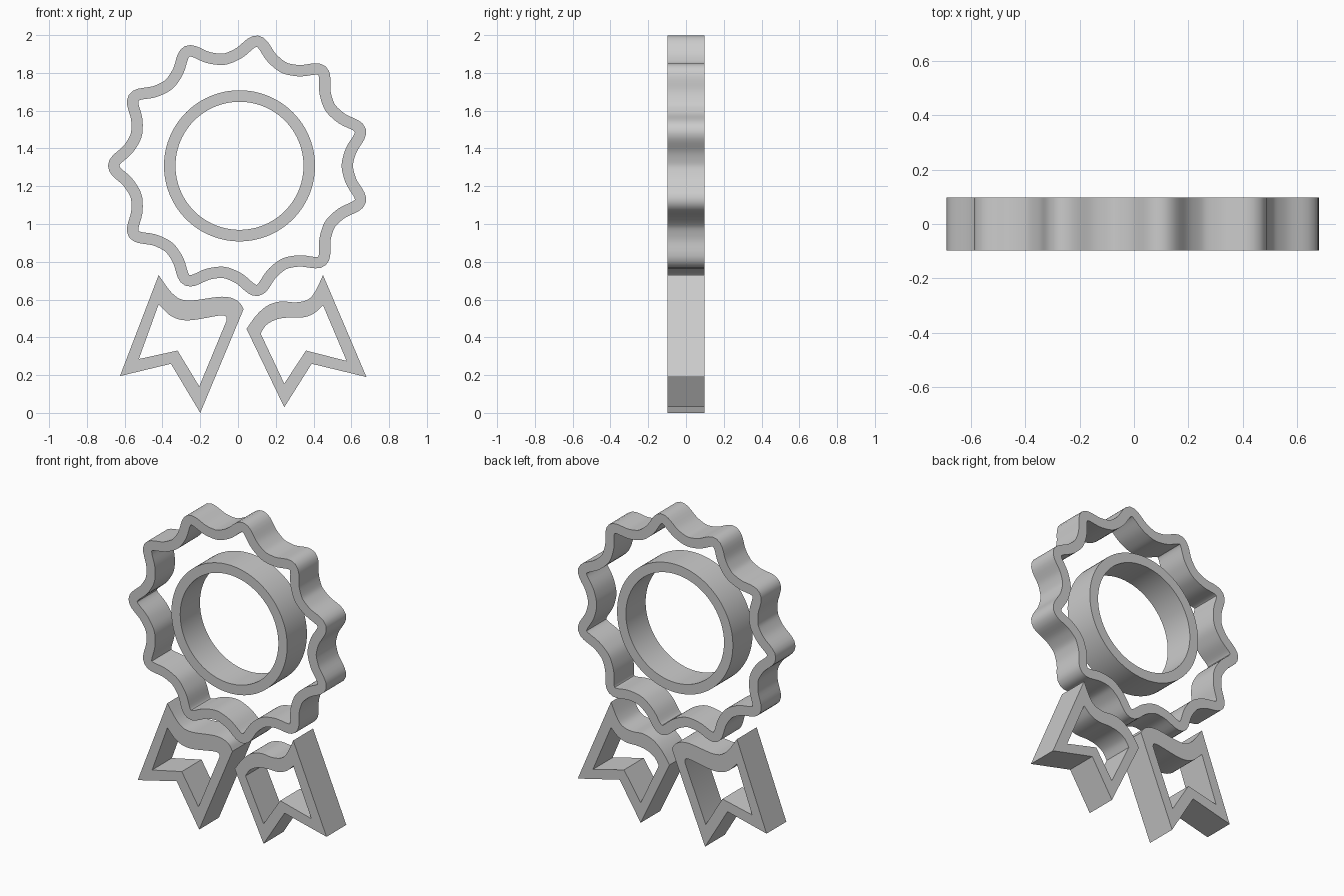
import bpy, bmesh
from math import pi, cos, sin, radians
from mathutils import Vector

if "Cube" in bpy.data.objects:
    bpy.data.objects.remove(bpy.data.objects["Cube"], do_unlink=True)

HALF_DEPTH = 0.0975
CENTER = Vector((0.008, 1.308))

grey = bpy.data.materials.new("plain_grey")
grey.use_nodes = True
tone = (0.6, 0.6, 0.6, 1)
grey.diffuse_color = tone
grey.node_tree.nodes["Principled BSDF"].inputs["Base Color"].default_value = tone


def extrude_outline(name, outer, inner):
    """Fill the band between two closed outlines and extrude it in depth."""
    bm = bmesh.new()
    edges = []
    for loop in (outer, inner):
        verts = [bm.verts.new((p[0], -HALF_DEPTH, p[1])) for p in loop]
        for i, v in enumerate(verts):
            edges.append(bm.edges.new((verts[i - 1], v)))
    bmesh.ops.triangle_fill(bm, use_beauty=True, use_dissolve=False, edges=edges)
    grown = bmesh.ops.extrude_face_region(bm, geom=bm.faces[:], use_keep_orig=True)
    moved = [g for g in grown["geom"] if isinstance(g, bmesh.types.BMVert)]
    bmesh.ops.translate(bm, verts=moved, vec=(0, 2 * HALF_DEPTH, 0))
    bmesh.ops.recalc_face_normals(bm, faces=bm.faces[:])
    mesh = bpy.data.meshes.new(name)
    bm.to_mesh(mesh)
    bm.free()
    mesh.materials.append(grey)
    obj = bpy.data.objects.new(name, mesh)
    bpy.context.collection.objects.link(obj)
    bpy.ops.object.select_all(action="DESELECT")
    obj.select_set(True)
    bpy.context.view_layer.objects.active = obj
    bpy.ops.object.shade_smooth_by_angle(angle=radians(30))
    return obj


def circle(radius, count=96):
    steps = [2 * pi * i / count for i in range(count)]
    return [CENTER + radius * Vector((cos(a), sin(a))) for a in steps]


def smooth_path(points, steps=6):
    """Pass a smooth curve through the given points."""
    pts = [Vector(p) for p in points]
    ends = [pts[0]] + pts + [pts[-1]]
    path = []
    for a, b, c, d in zip(ends, ends[1:], ends[2:], ends[3:]):
        for i in range(steps):
            t = i / steps
            path.append(b + ((c - a) * t + (2 * a - 5 * b + 4 * c - d) * t * t
                             + (3 * b - a - 3 * c + d) * t ** 3) / 2)
    return path + [pts[-1]]


# Rosette: wavy closed band with eleven rounded tips
TIPS = 11


def wave_point(angle):
    phase = TIPS * (angle - pi)
    r = 0.6085 + 0.045 * cos(phase) + 0.01 * cos(2 * phase) + 0.003 * cos(3 * phase)
    return CENTER + r * Vector((cos(angle), sin(angle)))


def wave_outline(offset):
    count = TIPS * 24
    loop = []
    for i in range(count):
        a = 2 * pi * i / count
        tangent = (wave_point(a + 0.001) - wave_point(a - 0.001)).normalized()
        loop.append(wave_point(a) + offset * Vector((tangent.y, -tangent.x)))
    return loop


extrude_outline("rosette_border", wave_outline(0.03), wave_outline(-0.03))

# Central ring
extrude_outline("center_ring", circle(0.4), circle(0.339))

# Ribbon tails: wavy top edge, then the straight forked end
right_outer = smooth_path([(-.42, .73), (-.345, .63), (-.265, .595), (-.085, .615),
                           (-.005, .595), (.03, .55)])
right_outer += [(-.2, 0), (-.355, .26), (-.625, .195)]
right_inner = smooth_path([(-.42, .575), (-.35, .51), (-.26, .49), (-.1, .515),
                           (-.065, .51), (-.06, .49)])
right_inner += [(-.205, .14), (-.32, .33), (-.525, .285)]
extrude_outline("right_ribbon_tail", right_outer, right_inner)

left_outer = smooth_path([(.045, .445), (.1, .52), (.16, .57), (.23, .59),
                          (.305, .585), (.37, .6), (.41, .645), (.45, .73)])
left_outer += [(.68, .19), (.39, .26), (.245, .03)]
left_inner = smooth_path([(.12, .42), (.15, .465), (.205, .495), (.27, .505),
                          (.34, .505), (.4, .525), (.45, .57)])
left_inner += [(.575, .275), (.36, .33), (.245, .155)]
extrude_outline("left_ribbon_tail", left_outer, left_inner)
